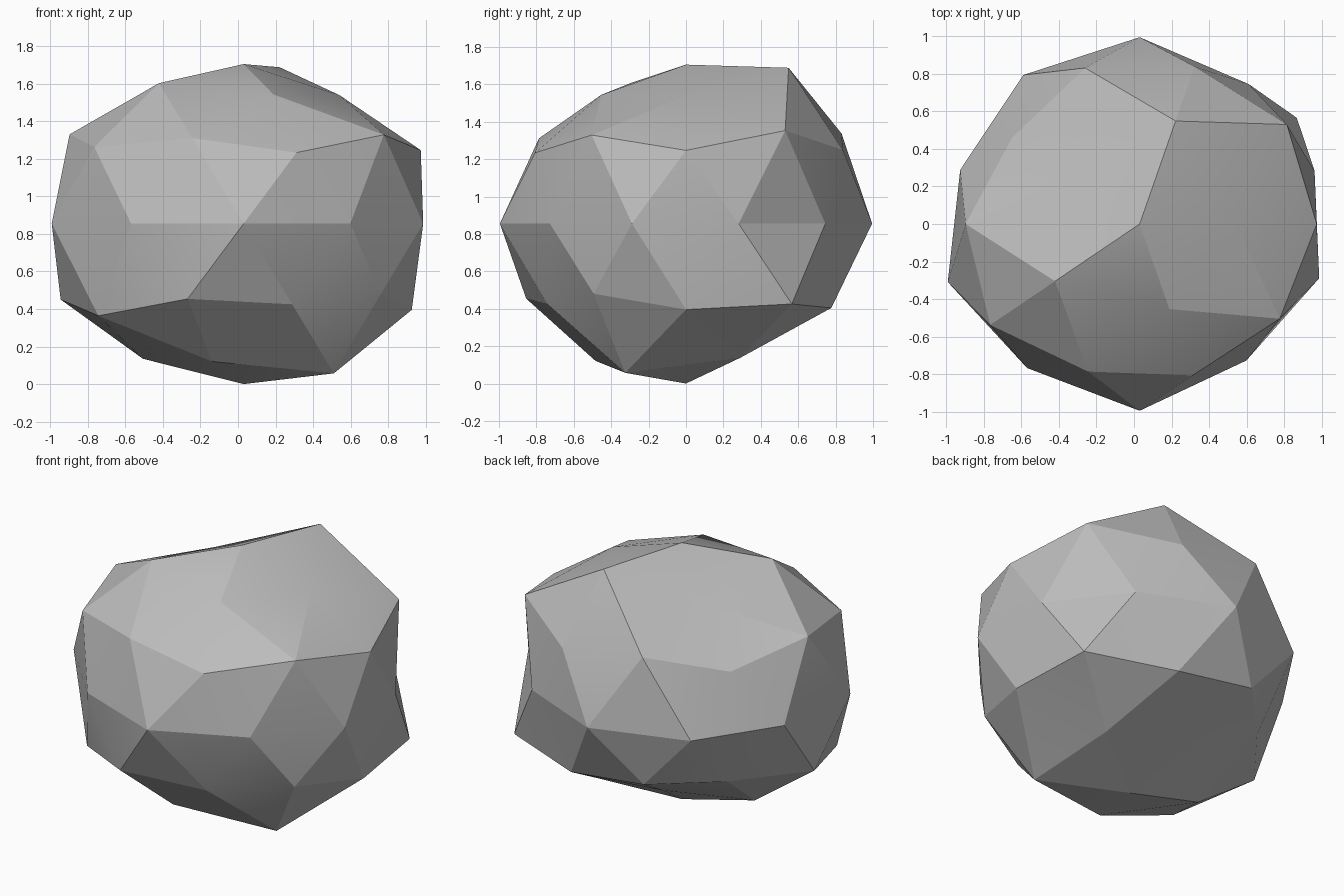
import bpy, bmesh, math

if "Cube" in bpy.data.objects:
    bpy.data.objects.remove(bpy.data.objects["Cube"])

# Radial stretch of each vertex, ring by ring from bottom to top,
# counter-clockwise from +x within each ring
RINGS = {
    -1.0: [1.03],
    -0.85: [1.015, 0.86, 1.02, 1.04, 1.13],
    -0.53: [1.053, 1.033, 0.925, 1.125, 0.985],
    -0.45: [1.157, 1.015, 1.09, 1.08, 1.01],
    0.0: [0.98, 0.99, 1.07, 1.055, 1.005, 1.075, 1.02, 1.07, 0.967, 1.006],
    0.45: [1.055, 1.06, 0.94, 1.10, 1.02],
    0.53: [1.14, 1.105, 1.09, 1.045, 1.085],
    0.85: [0.97, 1.18, 0.90, 1.06, 0.975],
    1.0: [1.024],
}
SIZE = (1.0, 0.93, 0.83)
CENTRE = (0.03, 0.0, 0.855)


def angle(v):
    return round(math.degrees(math.atan2(v.co.y, v.co.x))) % 360


# Boulder: a coarse icosphere with uneven radius, slightly flattened
bm = bmesh.new()
bmesh.ops.create_icosphere(bm, subdivisions=2, radius=1.0)
rings = []
for z, stretch in RINGS.items():
    ring = sorted((v for v in bm.verts if abs(v.co.z - z) < 0.02), key=angle)
    rings.append((ring, stretch))
for ring, stretch in rings:
    for v, s in zip(ring, stretch):
        v.co = [c + k * s * p for c, k, p in zip(CENTRE, SIZE, v.co)]

mesh = bpy.data.meshes.new("boulder")
bm.to_mesh(mesh)
bm.free()
boulder = bpy.data.objects.new("boulder", mesh)
bpy.context.collection.objects.link(boulder)

# Stone colour
stone = bpy.data.materials.new("stone grey")
stone.diffuse_color = (0.5, 0.5, 0.5, 1.0)
stone.use_nodes = True
stone.node_tree.nodes["Principled BSDF"].inputs["Base Color"].default_value = stone.diffuse_color
mesh.materials.append(stone)

# Crisp facets, with only nearly flat neighbours blended
bpy.context.view_layer.objects.active = boulder
boulder.select_set(True)
bpy.ops.object.shade_smooth_by_angle(angle=math.radians(15))
